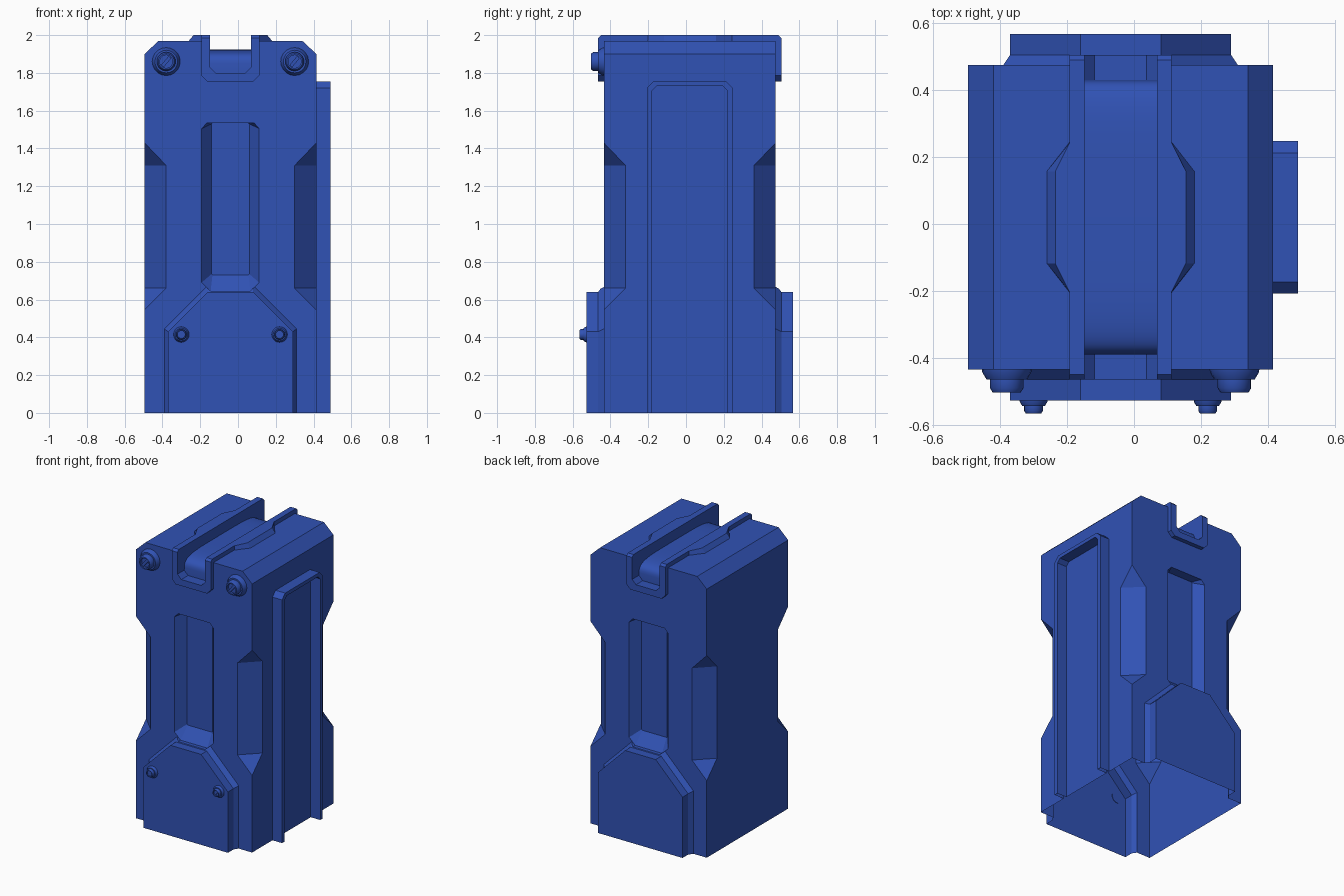
import bpy, bmesh
from math import sin, cos, pi, radians
from mathutils import Vector, Matrix

if "Cube" in bpy.data.objects:
    bpy.data.objects.remove(bpy.data.objects["Cube"])

ORIGIN = Vector((-0.04, 0.02, 0))   # axis of the casing; all parts are symmetric about it
blue = bpy.data.materials.new("blue_plastic")
blue.diffuse_color = (0.03, 0.085, 0.46, 1)
blue.use_nodes = True
blue.node_tree.nodes["Principled BSDF"].inputs["Base Color"].default_value = blue.diffuse_color


def add_loft(bm, rings):
    """Skin a stack of equal-length point rings and cap both ends."""
    vs = [[bm.verts.new(p) for p in r] for r in rings]
    n = len(rings[0])
    for a, b in zip(vs, vs[1:]):
        for i in range(n):
            j = (i + 1) % n
            bm.faces.new((a[i], a[j], b[j], b[i]))
    bm.faces.new(vs[0])
    bm.faces.new(vs[-1])


def finish(name, bm):
    bmesh.ops.recalc_face_normals(bm, faces=bm.faces[:])
    me = bpy.data.meshes.new(name)
    bm.to_mesh(me)
    bm.free()
    me.materials.append(blue)
    ob = bpy.data.objects.new(name, me)
    ob.location = ORIGIN
    bpy.context.collection.objects.link(ob)
    return ob


def loft(name, rings):
    bm = bmesh.new()
    add_loft(bm, rings)
    return finish(name, bm)


def mirror(half):
    """Right half outline (bottom to top) completed to a closed symmetric outline."""
    return half + [(-x, z) for x, z in reversed(half)]


def at_y(outline, y):
    return [(x, y, z) for x, z in outline]


def smooth(ob):
    bpy.ops.object.select_all(action='DESELECT')
    ob.select_set(True)
    bpy.context.view_layer.objects.active = ob
    bpy.ops.object.shade_smooth_by_angle(angle=radians(35))


# casing block with chamfered shoulders
H = 0.455
shell = mirror([(H, 0), (H, 1.90), (0.38, 1.97)])
casing = loft("casing", [at_y(shell, -H), at_y(shell, H)])
added, cut = [], []

for s in (-1, 1):
    # floor plate with flared foot, front and back
    face = mirror([(0.33, 0), (0.33, 0.43), (0.12, 0.64)])
    foot = mirror([(0.35, 0), (0.35, 0.445), (0.115, 0.68)])
    added.append(loft("floor_plate", [at_y(face, s * 0.547), at_y(face, s * 0.485),
                                      at_y(foot, s * H), at_y(foot, s * 0.43)]))
    # tapered vertical groove above the plate
    outer = mirror([(0.105, 0.645), (0.1525, 0.69), (0.1525, 1.505), (0.125, 1.535)])
    inner = mirror([(0.095, 0.73), (0.10, 0.735), (0.10, 1.53), (0.095, 1.535)])
    cut.append(loft("groove_cutter", [at_y(outer, s * 0.6), at_y(outer, s * H),
                                      at_y(inner, s * 0.39)]))
    # finger notches on the vertical corners
    for t in (-1, 1):
        e, rings = 0.05, []
        for z, d in ((0.545, 0), (0.66, 0.115), (1.31, 0.115), (1.43, 0)):
            rings.append([(t * (H - d - e), s * (H + e), z),
                          (t * (H + e), s * (H - d - e), z),
                          (t * (H + e), s * (H + e), z)])
        cut.append(loft("corner_cutter", rings))

# U-shaped rail on the right side
rail = [(-0.2275, 0), (-0.2275, 1.72), (-0.1925, 1.755), (0.1925, 1.755), (0.2275, 1.72),
        (0.2275, 0), (0.20, 0), (0.20, 1.705), (0.175, 1.73), (-0.175, 1.73),
        (-0.20, 1.705), (-0.20, 0)]
added.append(loft("side_rail", [[(x, y, z) for y, z in rail] for x in (0.44, 0.53)]))

# raised channel across the top, with widened lips in the middle
rings = []
for y, top in ((-0.485, 1.985), (-0.47, 2.0), (0.47, 2.0), (0.485, 1.985)):
    rings.append(at_y(mirror([(0.1225, 1.755), (0.1525, 1.785), (0.1525, top)]), y))
added.append(loft("top_channel", rings))
rings = []
for z, w, l in ((1.9, 0.22, 0.1375), (1.97, 0.22, 0.1375), (2.0, 0.195, 0.1375)):
    rings.append([(x, y, z) for x, y in mirror([(0.15, -0.2275), (w, -l), (w, l), (0.15, 0.2275)])])
added.append(loft("channel_lips", rings))
slot = mirror([(0.078, 1.80), (0.108, 1.83), (0.108, 2.1)])
cut.append(loft("slot_cutter", [at_y(slot, -0.6), at_y(slot, 0.6)]))

# join everything into one shell and leave the bottom open
for tools, op in ((added, 'UNION'), (cut, 'DIFFERENCE')):
    for tool in tools:
        m = casing.modifiers.new(tool.name, 'BOOLEAN')
        m.operation, m.solver, m.object = op, 'EXACT', tool
bpy.context.view_layer.update()
result = casing.evaluated_get(bpy.context.evaluated_depsgraph_get())
bm = bmesh.new()
bm.from_mesh(result.to_mesh())
casing.modifiers.clear()
for tool in added + cut:
    bpy.data.objects.remove(tool)
bottom = [f for f in bm.faces if all(v.co.z < 1e-3 for v in f.verts)]
bmesh.ops.delete(bm, geom=bottom, context='FACES')
bm.to_mesh(casing.data)
bm.free()

# rounded strap lying in the top channel
arc = []
for i in range(33):
    a = pi * i / 32
    c = cos(a)
    arc.append((0.41 * (1 if c > 0 else -1) * abs(c) ** 0.4,
                1.80 + 0.125 * max(0, sin(a)) ** 0.4))
strap = loft("top_strap", [[(x, y, z) for y, z in arc] for x in (-0.108, 0.108)])
smooth(strap)


# slotted screws on the front
def screw(name, x, y, z, k):
    bm = bmesh.new()
    n = 20
    profile = [(0.075, -0.005), (0.073, 0.008), (0.06, 0.03), (0.05, 0.03), (0.05, 0.055),
               (0.042, 0.068), (0.034, 0.068), (0.034, 0.05)]
    add_loft(bm, [[(r * cos(2 * pi * i / n), -h, r * sin(2 * pi * i / n)) for i in range(n)]
                  for r, h in profile])
    bar = bmesh.ops.create_cube(bm, size=1, matrix=Matrix.Translation((0, -0.055, 0))
                                @ Matrix.Rotation(radians(-50), 4, 'Y')
                                @ Matrix.Diagonal((0.062, 0.014, 0.018, 1)))
    bmesh.ops.transform(bm, verts=bm.verts[:],
                        matrix=Matrix.Translation((x, y, z)) @ Matrix.Scale(k, 4))
    smooth(finish(name, bm))


for s in (-1, 1):
    screw("upper_screw", s * 0.34, -H, 1.86, 1.0)
    screw("lower_screw", s * 0.26, -0.547, 0.415, 0.56)
